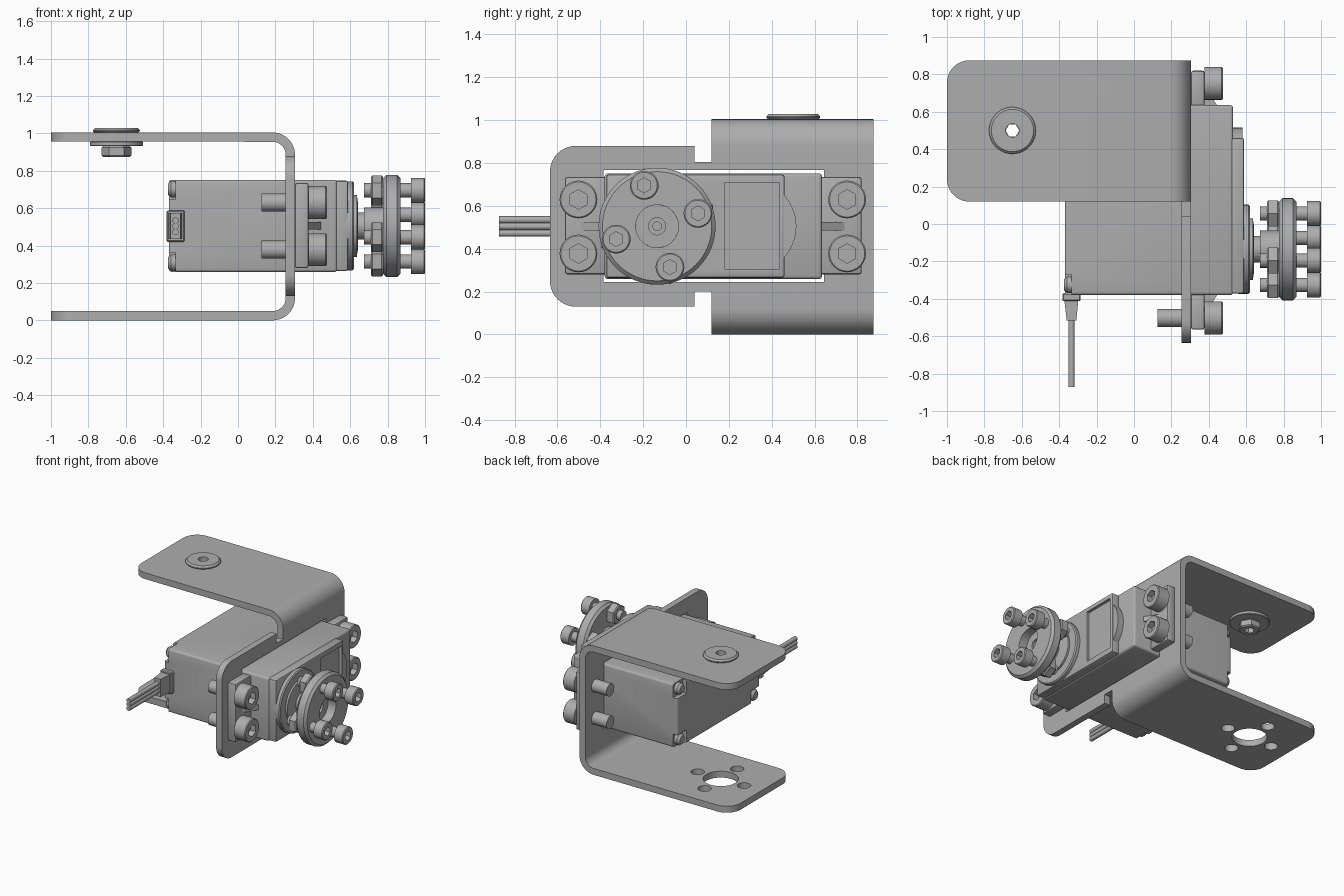
import bpy, bmesh
from math import pi, cos, sin, radians
from mathutils import Matrix, Vector

if "Cube" in bpy.data.objects:
    bpy.data.objects.remove(bpy.data.objects["Cube"])

grey = bpy.data.materials.new("light_grey")
grey.use_nodes = True
grey.diffuse_color = (0.42, 0.42, 0.42, 1)
grey.node_tree.nodes["Principled BSDF"].inputs["Base Color"].default_value = (0.42, 0.42, 0.42, 1)

ALONG_X = Matrix.Rotation(pi / 2, 4, 'Y')
ALONG_Y = Matrix.Rotation(pi / 2, 4, 'X')   # local z points to -y
ALONG_Z = Matrix.Identity(4)


def finish(name, bm):
    bmesh.ops.recalc_face_normals(bm, faces=bm.faces)
    me = bpy.data.meshes.new(name)
    bm.to_mesh(me)
    bm.free()
    me.materials.append(grey)
    ob = bpy.data.objects.new(name, me)
    bpy.context.collection.objects.link(ob)
    return ob


def smooth(ob):
    bpy.ops.object.select_all(action='DESELECT')
    ob.select_set(True)
    bpy.context.view_layer.objects.active = ob
    bpy.ops.object.shade_smooth_by_angle(angle=radians(32))
    return ob


def box(name, x, y, z, bevel=0.0, seg=3):
    bm = bmesh.new()
    bmesh.ops.create_cube(bm, size=1)
    for v in bm.verts:
        v.co = Vector([a + (c + 0.5) * (b - a) for c, (a, b) in zip(v.co, (x, y, z))])
    if bevel:
        bmesh.ops.bevel(bm, geom=bm.edges[:], offset=bevel, segments=seg, profile=0.5, affect='EDGES')
    return finish(name, bm)


def lathe(name, profile, loc, axis=ALONG_X, sides=48, closed=False):
    """Spin a (radius, height) profile around the given axis."""
    bm = bmesh.new()
    vs = [bm.verts.new((r, 0, h)) for r, h in profile]
    es = [bm.edges.new(p) for p in zip(vs, vs[1:])]
    if closed:
        es.append(bm.edges.new((vs[-1], vs[0])))
    bmesh.ops.spin(bm, geom=vs + es, cent=(0, 0, 0), axis=(0, 0, 1), angle=2 * pi, steps=sides, use_merge=True)
    bmesh.ops.remove_doubles(bm, verts=bm.verts, dist=1e-5)
    bm.transform(Matrix.Translation(loc) @ axis)
    return finish(name, bm)


def rod(name, r, lo, hi, loc, axis=ALONG_X, sides=32):
    return lathe(name, [(0, lo), (r, lo), (r, hi), (0, hi)], loc, axis, sides)


def ring(name, r, bore, lo, hi, c, loc, axis=ALONG_X, sides=48):
    return lathe(name, [(bore, lo), (r - c, lo), (r, lo + c), (r, hi - c), (r - c, hi), (bore, hi)],
                 loc, axis, sides, True)


def prism(name, pts, vec, round_edges=None, radius=0.12):
    """Extrude a polygon; round the edges whose midpoint passes the test."""
    bm = bmesh.new()
    f = bm.faces.new([bm.verts.new(p) for p in pts])
    ext = bmesh.ops.extrude_face_region(bm, geom=[f])
    bmesh.ops.translate(bm, verts=[g for g in ext["geom"] if isinstance(g, bmesh.types.BMVert)], vec=vec)
    if round_edges:
        es = [e for e in bm.edges if round_edges(e.verts[0].co, e.verts[1].co)]
        bmesh.ops.bevel(bm, geom=es, offset=radius, segments=10, profile=0.5, affect='EDGES')
    return finish(name, bm)


def boolean(ob, cutters, op='DIFFERENCE'):
    for c in cutters:
        m = ob.modifiers.new("cut", 'BOOLEAN')
        m.operation, m.solver, m.object = op, 'EXACT', c
        bpy.context.view_layer.objects.active = ob
        bpy.ops.object.modifier_apply(modifier=m.name)
        bpy.data.objects.remove(c)
    return ob


# Bracket: U-shaped strip with rounded bends and rounded free corners
outer, inner = 0.12, 0.07
profile = [(-1, 0)]
for cz, a0 in ((outer, -90), (1.005 - outer, 0)):
    profile += [(0.305 - outer + outer * cos(radians(a0 + 9 * i)), cz + outer * sin(radians(a0 + 9 * i)))
                for i in range(11)]
profile += [(-1, 1.005), (-1, 0.957)]
for cz, a0 in ((1.005 - outer, 90), (outer, 0)):
    profile += [(0.305 - outer + inner * cos(radians(a0 - 9 * i)), cz + inner * sin(radians(a0 - 9 * i)))
                for i in range(11)]
profile.append((-1, 0.05))
bracket = prism("bracket", [(x, 0.12, z) for x, z in profile], (0, 0.755, 0),
                lambda a, b: a.x < -0.99 and b.x < -0.99 and abs(a.y - b.y) < 0.01 and abs(a.z - b.z) < 0.1)

# Side plate of the bracket with relief notches beside the bends
outline = [(-0.635, 0.13), (0.04, 0.13), (0.04, 0.2), (0.14, 0.2),
           (0.14, 0.805), (0.04, 0.805), (0.04, 0.88), (-0.635, 0.88)]
side_plate = prism("side_plate", [(0.255, y, z) for y, z in outline], (0.05, 0, 0),
                   lambda a, b: a.y < -0.6 and b.y < -0.6 and abs(a.x - b.x) > 0.01)
boolean(bracket, [side_plate], 'UNION')
pivot = Vector((-0.65, 0.5, 0))
cutters = [box("window_cutter", (0.2, 0.35), (-0.385, 0.645), (0.245, 0.768)),
           rod("pivot_cutter", 0.05, 0.9, 1.1, pivot, ALONG_Z),
           rod("centre_cutter", 0.125, -0.1, 0.1, pivot, ALONG_Z)]
cutters += [rod("bolt_hole_cutter", 0.048, -0.1, 0.1, pivot + Vector((0.2 * cos(a), 0.2 * sin(a), 0)), ALONG_Z)
            for a in (0, pi / 2, pi, 3 * pi / 2)]
smooth(boolean(bracket, cutters))

# Pivot bushing, washer and nut on the upper arm
smooth(ring("pivot_bushing", 0.125, 0.036, 1.0, 1.03, 0.012, pivot, ALONG_Z))
smooth(ring("pivot_sleeve", 0.055, 0.036, 0.88, 1.01, 0.002, pivot, ALONG_Z))
smooth(ring("pivot_washer", 0.142, 0.036, 0.932, 0.957, 0.004, pivot, ALONG_Z))
smooth(ring("pivot_nut", 0.08, 0.036, 0.875, 0.932, 0.008, pivot, ALONG_Z, 6))

# Motor case with recessed corner screws
case = box("motor_case", (-0.37, 0.53), (-0.38, 0.635), (0.258, 0.752), 0.016)
corners = [(y, z) for y in (-0.325, 0.58) for z in (0.308, 0.702)]
boolean(case, [box("corner_cutter", (-0.5, -0.333), (y - 0.06, y + 0.055), (z - 0.055, z + 0.055))
               for y, z in corners])
smooth(case)
for y, z in corners:
    smooth(lathe("case_screw", [(0, 0), (0.044, 0), (0.044, -0.025), (0.03, -0.042), (0, -0.042)],
                 (-0.332, y, z), sides=24))

# Mounting tabs with thin stiffening ribs
for name, y, rib in (("front_tab", (-0.565, -0.37), (-0.5, -0.37)), ("rear_tab", (0.625, 0.82), (0.625, 0.75))):
    smooth(box(name, (0.305, 0.377), y, (0.28, 0.735), 0.012, 2))
    near, far = (rib[1], rib[0]) if y[0] < 0 else rib
    prism(name + "_rib", [(0.37, near, 0.485), (0.45, near, 0.485), (0.37, far, 0.485)], (0, 0, 0.04))

# Gear cover, rounded end and recessed panel
cover = box("gear_cover", (0.5, 0.588), (-0.372, 0.46), (0.264, 0.747), 0.012, 2)
boolean(cover, [box("panel_cutter", (0.566, 0.7), (0.18, 0.437), (0.305, 0.71))])
smooth(cover)
cover_end = rod("cover_end", 0.215, 0.5, 0.58, (0, 0.3, 0.505), sides=64)
boolean(cover_end, [box("end_cutter", (0.4, 0.7), (0, 0.45), (0.2, 0.8))])
smooth(cover_end)

# Output boss, spline and hub on the shaft axis
shaft = Vector((0, -0.135, 0.505))
smooth(lathe("output_boss", [(0, 0.56), (0.238, 0.56), (0.238, 0.612), (0.23, 0.62), (0.165, 0.62),
                             (0.165, 0.635), (0.12, 0.642), (0, 0.642)], shaft, sides=64))
lathe("output_spline", [(0, 0.63), (0.072, 0.63), (0.072, 0.69), (0, 0.69)], shaft, sides=24)
smooth(lathe("horn_hub", [(0, 0.675), (0.1, 0.675), (0.1, 0.8), (0.04, 0.8), (0.04, 0.785),
                          (0.02, 0.785), (0.02, 0.76), (0, 0.76)], shaft))

# Round horn with four bolts and hex nuts
smooth(ring("horn_disc", 0.273, 0.1, 0.775, 0.868, 0.018, shaft, sides=64))


def socket_screw(name, head_r, head_lo, head_hi, shank_r, shank_lo):
    c = 0.006
    ob = lathe(name, [(0, shank_lo), (shank_r, shank_lo), (shank_r, head_lo), (head_r, head_lo),
                      (head_r, head_hi - c), (head_r - c, head_hi), (0, head_hi)], (0, 0, 0), sides=32)
    boolean(ob, [rod("socket_cutter", head_r * 0.52, head_hi - 0.045, head_hi + 0.05, (0, 0, 0), sides=6)])
    return smooth(ob)


def place(ob, spots):
    for i, (y, z) in enumerate(spots):
        o = ob if i == 0 else ob.copy()
        if i:
            bpy.context.collection.objects.link(o)
        o.location = (0, y, z)


angles = [radians(17.5 + 90 * i) for i in range(4)]
spots = [(shaft.y + 0.2 * cos(a), shaft.z + 0.2 * sin(a)) for a in angles]
place(socket_screw("horn_bolt", 0.067, 0.925, 1.0, 0.038, 0.675), spots)
place(smooth(ring("horn_nut", 0.08, 0.03, 0.71, 0.776, 0.008, (0, 0, 0), sides=6)), spots)

# Mounting screws through the tabs
place(socket_screw("mounting_screw", 0.088, 0.377, 0.475, 0.048, 0.125),
      [(y, z) for y in (-0.502, 0.752) for z in (0.378, 0.63)])

# Cable strain relief and three wires
box("cable_collar", (-0.382, -0.285), (-0.413, -0.37), (0.42, 0.588), 0.006, 1)
prism("cable_plug", [(-0.372, -0.41, 0.435), (-0.298, -0.41, 0.435), (-0.308, -0.515, 0.435),
                     (-0.36, -0.515, 0.435)], (0, 0, 0.138))
for i in (-1, 0, 1):
    smooth(rod("wire", 0.017, 0.45, 0.872, (-0.334, 0, 0.504 + 0.031 * i), ALONG_Y, 16))
